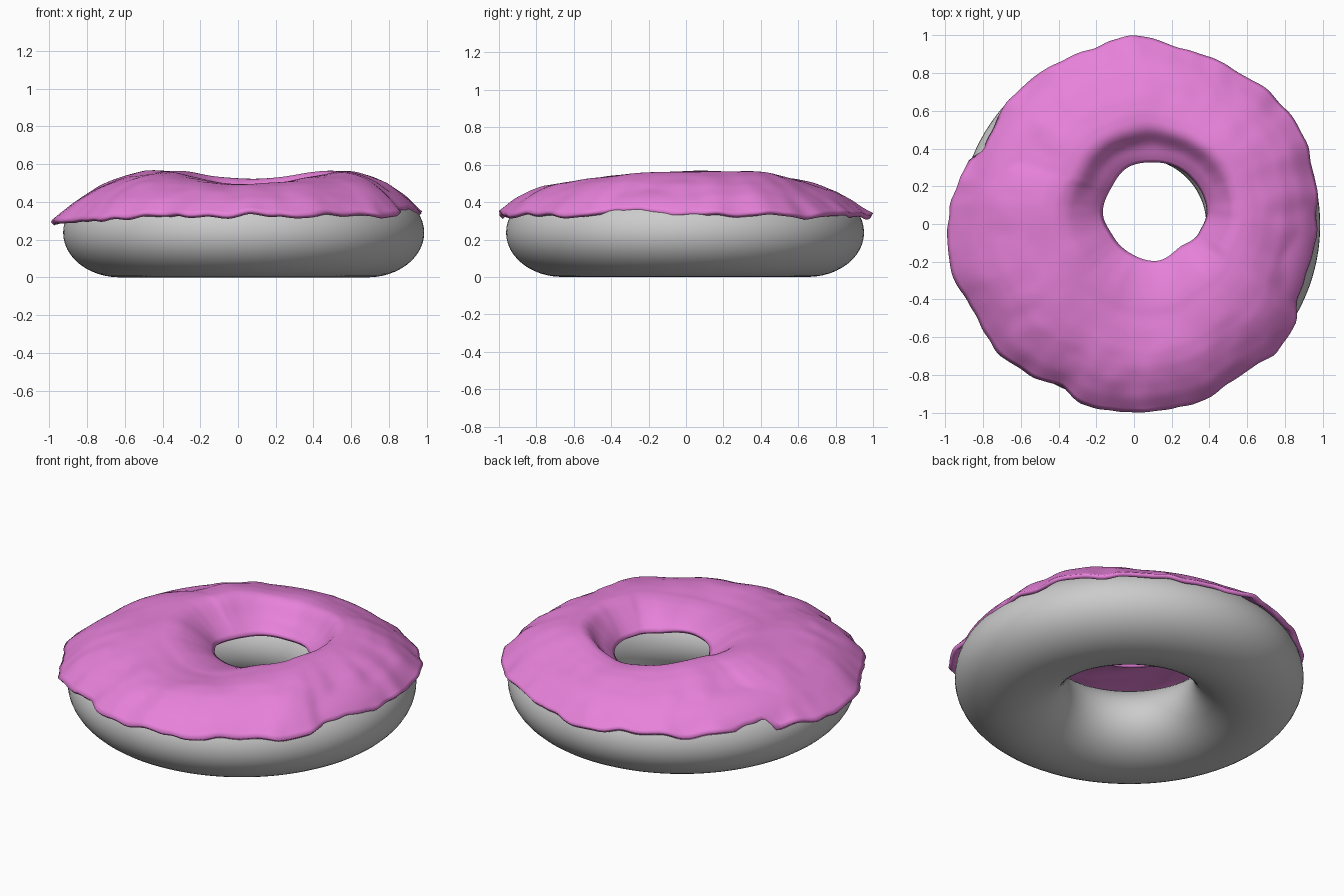
import bpy, bmesh, math
from mathutils import Vector, noise

if "Cube" in bpy.data.objects:
    bpy.data.objects.remove(bpy.data.objects["Cube"])


def material(name, rgb):
    m = bpy.data.materials.new(name)
    m.diffuse_color = (*rgb, 1)
    m.use_nodes = True
    m.node_tree.nodes["Principled BSDF"].inputs["Base Color"].default_value = m.diffuse_color
    return m


dough_grey = material("dough grey", (0.6, 0.6, 0.6))
icing_pink = material("icing pink", (0.8, 0.22, 0.7))

# Dough ring: a squashed torus
CX, CY, R, RR, RZ = 0.03, -0.005, 0.655, 0.302, 0.237
bpy.ops.mesh.primitive_torus_add(major_segments=128, minor_segments=48,
                                 major_radius=R, minor_radius=RR,
                                 location=(CX, CY, RZ))
dough = bpy.context.object
dough.name = "dough"
dough.scale.z = RZ / RR
bpy.ops.object.transform_apply(location=True, rotation=False, scale=True)
dough.data.materials.append(dough_grey)
bpy.ops.object.shade_smooth()


def dough_top(x, y):
    d = (math.hypot(x - CX, y - CY) - R) / RR
    return RZ + RZ * math.sqrt(1 - d * d) if abs(d) < 1 else 0


def interp(table, u, period=None):
    """Smoothed lookup in a list of (position, value)."""
    if period:
        table = table + [(table[0][0] + period, table[0][1])]
    for (a, p), (b, q) in zip(table, table[1:]):
        if a <= u <= b:
            s = (u - a) / (b - a)
            if period:
                s = s * s * (3 - 2 * s)
            return p + (q - p) * s
    return table[-1][1]


# Icing outlines, as (degrees, radius)
OUTER = [(0, .97), (17, .995), (30, 1.015), (44, 1.0), (57, .98), (75, .965),
         (90, 1.0), (105, .955), (120, .945), (135, .935), (153, .89),
         (160, .94), (177, .985), (193, .998), (210, .97), (225, .99),
         (236, .97), (245, .945), (254, .995), (270, .998), (291, 1.0),
         (307, .98), (318, 1.015), (328, 1.01), (335, .955), (347, .955)]
INNER = [(0, .28), (45, .268), (90, .265), (120, .275), (150, .26),
         (180, .27), (210, .25), (240, .25), (272, .258), (307, .23),
         (335, .262)]
# Height across the icing from hole to rim, 0 = edge and 1 = crest
SLIM = [(0, 0), (.06, .3), (.14, .63), (.22, .9), (.3, 1), (.4, .98),
        (.53, .88), (.71, .65), (.85, .38), (.94, .15), (1, 0)]
FULL = [(0, 0), (.06, .3), (.14, .57), (.24, .82), (.34, .94), (.45, 1),
        (.6, 1), (.7, .92), (.8, .75), (.9, .48), (.96, .2), (1, 0)]


def bump(deg, centre, width):
    d = (deg - centre + 180) % 360 - 180
    return math.exp(-(d / width) ** 2)


# Icing sheet draped over the dough
N, M = 240, 40
bm = bmesh.new()
rings = []
for i in range(N):
    deg = 360 * i / N
    th = math.radians(deg)
    c, s = math.cos(th), math.sin(th)
    ri, ro = interp(INNER, deg, 360), interp(OUTER, deg, 360)
    ro += 0.012 * noise.noise(Vector((9 * c, 9 * s, 5)))
    a = Vector((0.105 + ri * c, 0.062 + ri * s))
    b = Vector((ro * c, ro * s))
    crest = 0.568 - 0.045 * bump(deg, 90, 35) - 0.075 * bump(deg, 270, 40)
    rim = 0.34 - 0.045 * max(0, math.cos(th - math.radians(185))) ** 6
    rim += 0.02 * noise.noise(Vector((6 * c, 6 * s, 3)))
    front = bump(deg, 270, 55)
    hole_edge = 0.39 + 0.035 * max(0, -s)
    row = []
    for j in range(M + 1):
        t = j / M
        p = a.lerp(b, t)
        low = hole_edge if t < 0.35 else rim
        # the back has a sunken shelf beside the hole
        tt = max(0, t - 0.07 * max(0, s) * math.exp(-((t - .15) / .09) ** 2))
        h = interp(SLIM, tt) * (1 - front) + interp(FULL, tt) * front
        z = low + (crest - low) * h
        z += 0.014 * noise.noise(Vector((p.x * 4, p.y * 4, 1))) * (0.3 + t)
        z += 0.012 * t * t * noise.noise(Vector((p.x * 9, p.y * 9, 2)))
        z = min(z, 0.568)
        z = max(z, dough_top(p.x, p.y) + 0.014)
        row.append(bm.verts.new((p.x, p.y, z)))
    rings.append(row)
for i in range(N):
    r0, r1 = rings[i], rings[(i + 1) % N]
    for j in range(M):
        bm.faces.new((r0[j], r0[j + 1], r1[j + 1], r1[j]))
# soften creases, keeping the outlines in place
inside = [v for v in bm.verts if not v.is_boundary]
for _ in range(3):
    bmesh.ops.smooth_vert(bm, verts=inside, factor=0.4,
                          use_axis_x=True, use_axis_y=True, use_axis_z=True)
bmesh.ops.recalc_face_normals(bm, faces=bm.faces)
if sum(f.normal.z for f in bm.faces) < 0:
    bmesh.ops.reverse_faces(bm, faces=bm.faces)
mesh = bpy.data.meshes.new("icing")
bm.to_mesh(mesh)
bm.free()
icing = bpy.data.objects.new("icing", mesh)
bpy.context.collection.objects.link(icing)
mesh.materials.append(icing_pink)
solid = icing.modifiers.new("thickness", 'SOLIDIFY')
solid.thickness = 0.025
solid.offset = -1
bpy.ops.object.select_all(action='DESELECT')
icing.select_set(True)
bpy.context.view_layer.objects.active = icing
bpy.ops.object.shade_smooth_by_angle(angle=math.radians(60))
